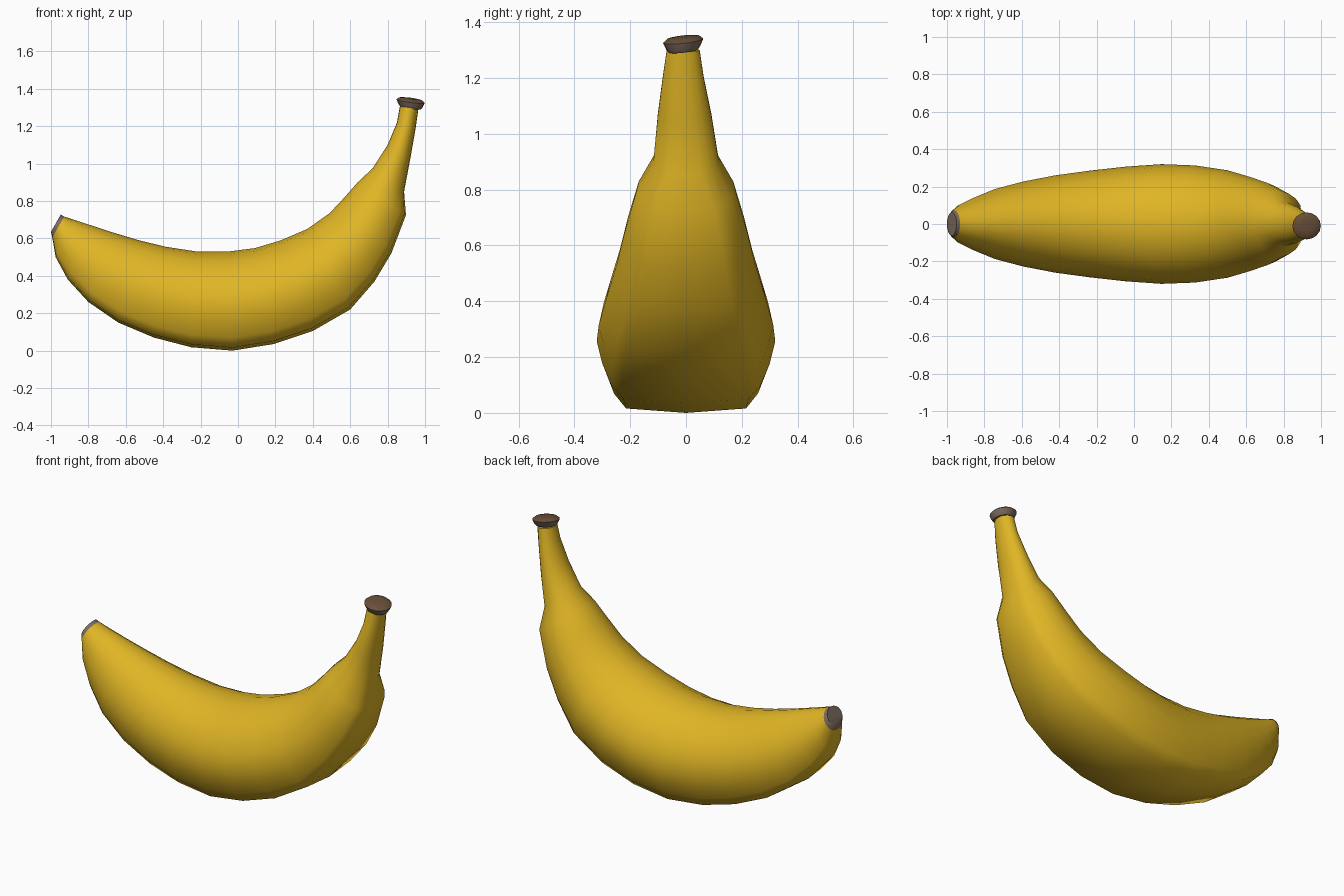
import bpy, bmesh, math
from mathutils import Vector

if "Cube" in bpy.data.objects:
    bpy.data.objects.remove(bpy.data.objects["Cube"])


def material(name, rgb):
    m = bpy.data.materials.new(name)
    m.diffuse_color = (*rgb, 1)
    m.use_nodes = True
    m.node_tree.nodes["Principled BSDF"].inputs["Base Color"].default_value = m.diffuse_color
    return m


YELLOW = material("banana yellow", (0.74, 0.46, 0.018))
GREY = material("grey brown", (0.21, 0.15, 0.115))
BROWN = material("stalk brown", (0.14, 0.078, 0.04))


def loft(name, rings, mats, rule, close_start=True, close_end=True, angle=50):
    """Skin a list of equal-length rings; rule(i) gives the material of band i, -1 and -2 the ends."""
    bm = bmesh.new()
    vs = [[bm.verts.new(p) for p in r] for r in rings]
    n = len(vs[0])
    for i in range(len(vs) - 1):
        for j in range(n):
            k = (j + 1) % n
            bm.faces.new((vs[i][j], vs[i][k], vs[i + 1][k], vs[i + 1][j])).material_index = rule(i)
    if close_start:
        bm.faces.new(vs[0][::-1]).material_index = rule(-1)
    if close_end:
        bm.faces.new(vs[-1]).material_index = rule(-2)
    bmesh.ops.recalc_face_normals(bm, faces=bm.faces)
    me = bpy.data.meshes.new(name)
    bm.to_mesh(me)
    bm.free()
    ob = bpy.data.objects.new(name, me)
    bpy.context.collection.objects.link(ob)
    for m in mats:
        me.materials.append(m)
    bpy.ops.object.select_all(action='DESELECT')
    ob.select_set(True)
    bpy.context.view_layer.objects.active = ob
    bpy.ops.object.shade_smooth_by_angle(angle=math.radians(angle))
    return ob


# Half cross-section of the fruit: (height from outer to inner side, width)
HALF = [(0, 0), (0.03, 0.70), (0.13, 0.84), (0.28, 0.94), (0.43, 1.0),
        (0.60, 0.94), (0.76, 0.79), (0.89, 0.56), (0.97, 0.29), (1, 0)]


def section(xi, zi, xo, zo, w, round_amount, y0=0):
    half = []
    for j, (v, u) in enumerate(HALF):
        a = math.pi * j / (len(HALF) - 1)
        rv, ru = 0.5 - 0.5 * math.cos(a), math.sin(a)
        half.append((v + (rv - v) * round_amount, u + (ru - u) * round_amount))
    full = half + [(v, -u) for v, u in half[-2:0:-1]]
    return [Vector((xo + (xi - xo) * v, y0 + w * u, zo + (zi - zo) * v)) for v, u in full]


# Sections from tip to stalk: inner x, z, outer x, z, half width, roundness, y shift
SECTIONS = [
    (-0.948, 0.727, -1.00, 0.635, 0.062, 1, 0),
    (-0.930, 0.717, -0.993, 0.605, 0.075, 0.8, 0),
    (-0.870, 0.697, -0.975, 0.50, 0.105, 0.5, 0),
    (-0.780, 0.668, -0.91, 0.38, 0.142, 0.2, 0),
    (-0.670, 0.632, -0.80, 0.26, 0.187, 0, 0),
    (-0.530, 0.590, -0.64, 0.15, 0.227, 0, 0),
    (-0.385, 0.555, -0.45, 0.07, 0.260, 0, 0),
    (-0.220, 0.530, -0.25, 0.018, 0.285, 0, 0),
    (-0.050, 0.530, -0.03, 0.0, 0.307, 0, 0),
    (0.090, 0.548, 0.19, 0.035, 0.320, 0, 0),
    (0.230, 0.590, 0.40, 0.105, 0.313, 0, 0),
    (0.370, 0.650, 0.60, 0.22, 0.287, 0, 0),
    (0.490, 0.735, 0.73, 0.37, 0.250, 0.1, 0),
    (0.570, 0.820, 0.82, 0.52, 0.220, 0.2, 0),
    (0.640, 0.900, 0.898, 0.725, 0.177, 0.4, 0),
    (0.720, 0.975, 0.888, 0.85, 0.118, 0.7, 0),
    (0.800, 1.100, 0.922, 1.03, 0.098, 0.9, -0.005),
    (0.850, 1.220, 0.950, 1.19, 0.074, 1, -0.01),
    (0.865, 1.305, 0.965, 1.295, 0.060, 1, -0.01),
]
# Fruit with stem; the first band and end face are the dry tip
loft("banana_body", [section(*s) for s in SECTIONS], [YELLOW, GREY],
     lambda i: 1 if i in (0, -1) else 0)


# Flared, slightly tilted cap on the stalk
def cap_ring(r, z, n=16):
    ring = []
    for j in range(n):
        a = 2 * math.pi * j / n
        x, y = r * math.cos(a), r * 0.95 * math.sin(a)
        ring.append((0.923 + x, -0.01 + y, z - 0.13 * x + 0.11 * y))
    return ring


loft("stalk_cap", [cap_ring(0.056, 1.298), cap_ring(0.064, 1.308), cap_ring(0.076, 1.334),
                   cap_ring(0.062, 1.345), cap_ring(0.03, 1.349)],
     [GREY, BROWN], lambda i: 1 if i in (2, 3, -2) else 0, angle=40)
